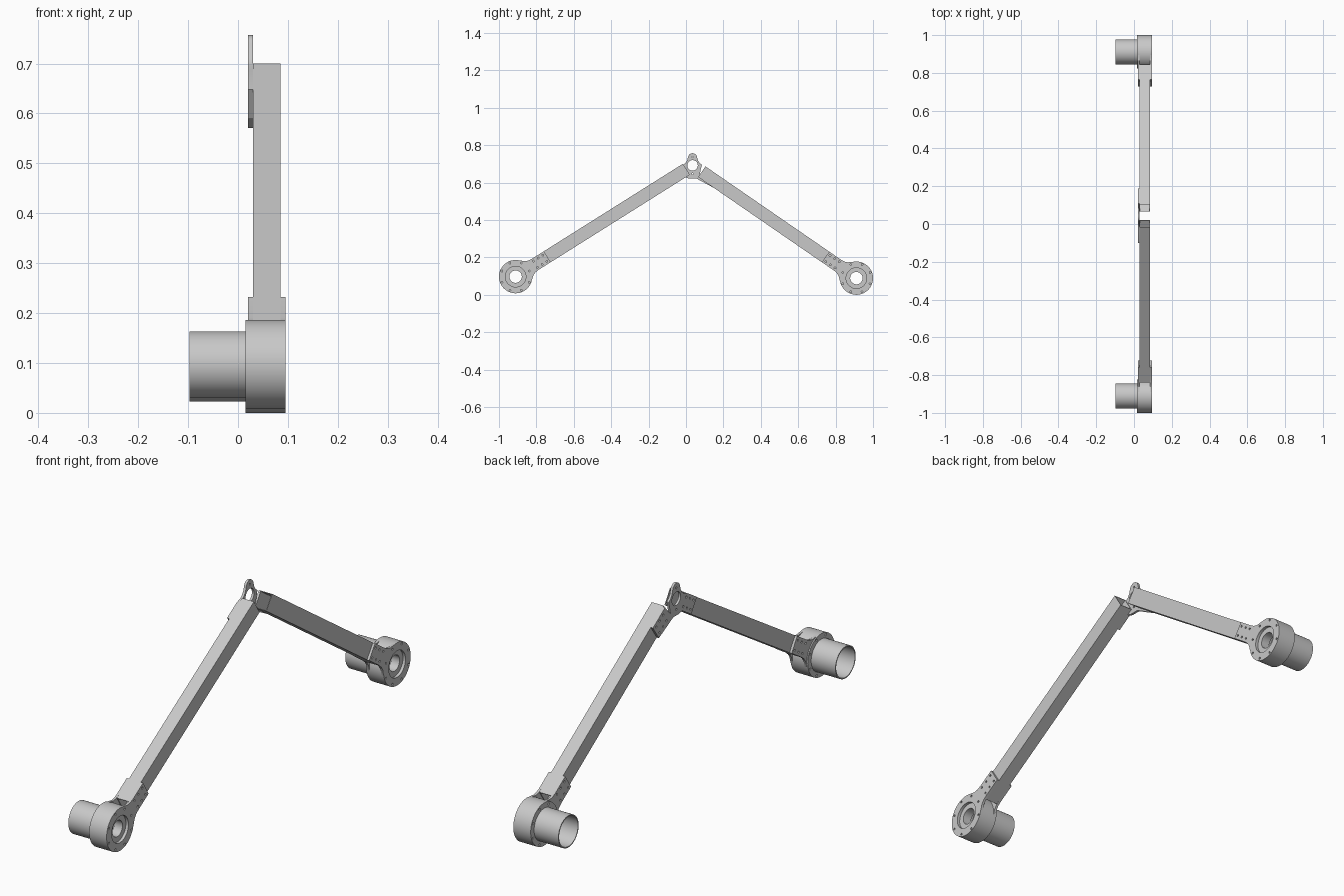
import bpy, bmesh
from math import sin, cos, pi, radians
from mathutils import Matrix, Vector

cube = bpy.data.objects.get("Cube")
if cube:
    bpy.data.objects.remove(cube, do_unlink=True)

grey = bpy.data.materials.new("satin_grey")
grey.use_nodes = True
GREY = (0.58, 0.58, 0.58, 1)
grey.diffuse_color = GREY
grey.node_tree.nodes["Principled BSDF"].inputs["Base Color"].default_value = GREY

# Local x, y, z become world y, z, x, so profiles are drawn side-on
SIDE_ON = Matrix(((0, 0, 1, 0), (1, 0, 0, 0), (0, 1, 0, 0), (0, 0, 0, 1)))


def finish(obj):
    bpy.ops.object.select_all(action='DESELECT')
    obj.select_set(True)
    bpy.context.view_layer.objects.active = obj
    if obj.type == 'CURVE':
        bpy.ops.object.convert(target='MESH')
        obj = bpy.context.object
    bm = bmesh.new()
    bm.from_mesh(obj.data)
    bmesh.ops.remove_doubles(bm, verts=bm.verts, dist=0.00005)
    bmesh.ops.recalc_face_normals(bm, faces=bm.faces)
    bm.to_mesh(obj.data)
    bm.free()
    obj.data.materials.clear()
    obj.data.materials.append(grey)
    bpy.ops.object.shade_smooth_by_angle(angle=radians(30))


def circle(c, r, n=12):
    return [(c[0] + r * cos(2 * pi * i / n), c[1] + r * sin(2 * pi * i / n)) for i in range(n)]


def arc(c, r, a0, a1, n=10):
    angles = [radians(a0 + (a1 - a0) * i / n) for i in range(n + 1)]
    return [(c[0] + r * cos(a), c[1] + r * sin(a)) for a in angles]


def plate(name, loops, x0, x1):
    """Flat plate from an outline and hole loops, between two x positions."""
    cu = bpy.data.curves.new(name, 'CURVE')
    cu.dimensions = '2D'
    cu.fill_mode = 'BOTH'
    cu.extrude = (x1 - x0) / 2
    for loop in loops:
        sp = cu.splines.new('POLY')
        sp.points.add(len(loop) - 1)
        for p, (a, b) in zip(sp.points, loop):
            p.co = (a, b, 0, 1)
        sp.use_cyclic_u = True
    obj = bpy.data.objects.new(name, cu)
    bpy.context.collection.objects.link(obj)
    obj.matrix_world = Matrix.Translation(((x0 + x1) / 2, 0, 0)) @ SIDE_ON
    finish(obj)


def lathe(name, profile, centre, n=64):
    """Closed (x, radius) profile spun round an x axis."""
    bm = bmesh.new()
    rings = []
    for i in range(n):
        a = 2 * pi * i / n
        rings.append([bm.verts.new((x, centre[0] + r * cos(a), centre[1] + r * sin(a)))
                      for x, r in profile])
    m = len(profile)
    for i in range(n):
        p, q = rings[i], rings[(i + 1) % n]
        for j in range(m):
            k = (j + 1) % m
            bm.faces.new((p[j], p[k], q[k], q[j]))
    me = bpy.data.meshes.new(name)
    bm.to_mesh(me)
    bm.free()
    obj = bpy.data.objects.new(name, me)
    bpy.context.collection.objects.link(obj)
    finish(obj)


def beam(name, start, end, half, x0, x1, wall):
    """Open rectangular tube between two (y, z) points."""
    u = (end - start).normalized()
    v = Vector((-u.y, u.x))
    bm = bmesh.new()
    sections = []
    for c in (start, end):
        for t in (0, wall):
            h = half - t
            corners = ((x0 + t, -h), (x1 - t, -h), (x1 - t, h), (x0 + t, h))
            sections.append([bm.verts.new((x, *(c + v * s))) for x, s in corners])
    so, si, eo, ei = sections
    for i in range(4):
        j = (i + 1) % 4
        for a, b in ((so, eo), (eo, ei), (ei, si), (si, so)):
            bm.faces.new((a[i], a[j], b[j], b[i]))
    me = bpy.data.meshes.new(name)
    bm.to_mesh(me)
    bm.free()
    obj = bpy.data.objects.new(name, me)
    bpy.context.collection.objects.link(obj)
    finish(obj)


ELBOW = Vector((0.035, 0.692))
HUB_R, BORE_R, HALF = 0.089, 0.033, 0.0345
SCREW = 0.0045
leg_frames = {}

# Both links: hub, motor tube, hub bracket and hollow beam
for side, hub, gap, leg in (("front", Vector((-0.911, 0.097)), 0.039, 0.138),
                            ("back", Vector((0.911, 0.089)), 0.06, 0.163)):
    u = (ELBOW - hub).normalized()
    v = Vector((-u.y, u.x))
    leg_frames[side] = (-u, v, leg)

    # Hub body with bore, continuing into the thin open motor tube
    lathe(side + "_hub_and_motor_tube", [
        (0.075, HUB_R), (0.075, 0.057), (0.083, 0.055), (0.083, BORE_R),
        (0.045, BORE_R), (0.045, 0.062), (-0.097, 0.062), (-0.097, 0.0665),
        (0.03, 0.0665), (0.03, HUB_R)], hub)
    for face, inner, x0, x1 in (("outer", 0.055, 0.075, 0.095), ("inner", 0.066, 0.015, 0.03)):
        bolts = [circle(hub + Vector((cos(a), sin(a))) * 0.079, SCREW)
                 for a in (pi / 8 + i * pi / 4 for i in range(8))]
        plate(f"{side}_hub_{face}_flange",
              [circle(hub, HUB_R, 64), circle(hub, inner, 64)] + bolts, x0, x1)

    # Flared bracket plates either side of the beam
    flare = [(0.072, 0.056), (0.085, 0.044), (0.102, 0.037), (0.122, HALF), (0.2, HALF)]
    shape = arc((0, 0), HUB_R - 0.001, -50, 50, 16) + flare
    shape += [(d, -h) for d, h in reversed(flare)]
    outline = [hub + u * d + v * h for d, h in shape]
    screws = [circle(hub + u * d + v * h, SCREW)
              for d in (0.125, 0.155, 0.185) for h in (-0.02, 0.02)]
    for face, x0, x1 in (("inner", 0.02, 0.03), ("outer", 0.085, 0.095)):
        plate(f"{side}_bracket_{face}", [outline] + screws, x0, x1)

    beam(side + "_beam", hub + u * 0.106, ELBOW - u * gap, HALF, 0.03, 0.085, 0.003)

# Elbow plate: eyelet tip with a leg along each beam
tip = arc((0, 0.041), 0.024, 20, 160, 12)
sides = []
for side, sign in (("back", 1), ("front", -1)):
    d, v, leg = leg_frames[side]
    top = [Vector((sign * 0.029, 0.026)), Vector((sign * 0.038, 0.012)),
           Vector((sign * 0.05, 0.003)), d * 0.065 + v * HALF]
    bottom = [d * leg + v * HALF, d * leg - v * HALF, d * 0.066 - v * HALF,
              Vector((sign * 0.02, -0.07))]
    sides.append(top + bottom)
back_side, front_side = sides
outline = [Vector(p) for p in reversed(tip)] + back_side + front_side[::-1]
loops = [[ELBOW + p for p in outline], circle(ELBOW, 0.028, 40)]
for d, v, leg in leg_frames.values():
    loops += [circle(ELBOW + d * (leg - t) + v * h, SCREW)
              for t in (0.016, 0.044, 0.072) for h in (-0.019, 0.019)]
loops += [circle(ELBOW + Vector(p), 0.004) for p in ((0, 0.045), (0, -0.045))]
plate("elbow_plate", loops, 0.02, 0.03)
